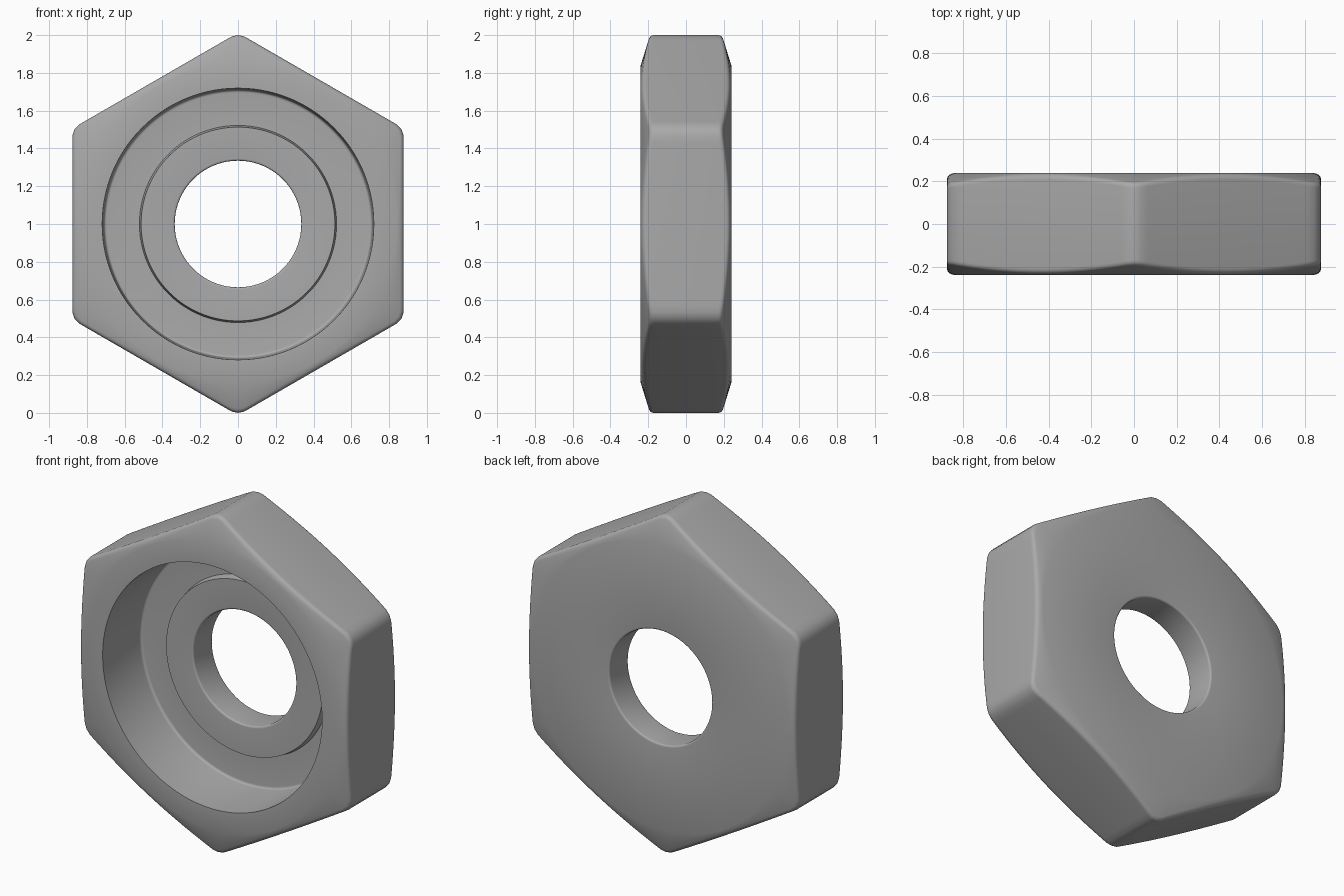
import bpy
import bmesh
from math import cos, sin, pi, radians, sqrt

if "Cube" in bpy.data.objects:
    bpy.data.objects.remove(bpy.data.objects["Cube"], do_unlink=True)

STEPS = 192              # columns around the axis
HALF = 0.24              # half thickness
CORNER = 0.08            # rounding of the six corners
CIRCUM = 1 + CORNER * (1 / cos(pi / 6) - 1)
APOTHEM = CIRCUM * cos(pi / 6)
CONE_START, CONE_SLOPE = 0.84, 0.31
EDGE = 0.022             # rounding of the chamfer edge


def hex_radius(angle):
    """Distance from the axis to the rounded hexagon outline."""
    a = abs((angle - pi / 2 + pi / 6) % (pi / 3) - pi / 6)   # from nearest corner
    centre = 1 - CORNER
    flat = APOTHEM / cos(pi / 6 - a)
    tangent = flat * sin(pi / 6 - a)
    if tangent > centre * sin(pi / 6):
        return centre * cos(a) + sqrt(CORNER ** 2 - (centre * sin(a)) ** 2)
    return flat


def cone(r):
    return HALF - max(0, r - CONE_START) * CONE_SLOPE


def circle(r, y):
    return lambda angle: (r, y)


def rim(t, side):
    """Ring on the rounded edge between the conical chamfer and the flats."""
    def ring(angle):
        r = hex_radius(angle)
        a, b, c = (1 - t) ** 2, 2 * t * (1 - t), t * t
        radius = a * (r - EDGE) + (b + c) * r
        y = a * cone(r - EDGE) + b * cone(r) + c * (cone(r) - EDGE)
        return radius, side * y
    return ring


def soft(corner, start, end, count=4):
    """Rounded profile corner as a run of circles."""
    rings = []
    for i in range(count + 1):
        t = i / count
        a, b, c = (1 - t) ** 2, 2 * t * (1 - t), t * t
        rings.append(circle(*(a * s + b * m + c * e
                              for s, m, e in zip(start, corner, end))))
    return rings


# Rings run from the bore, over the back, round the flats and into the recess
FLOOR, BOSS = 0.105, 0.06
ts = [i / 5 for i in range(6)]
rings = soft((0.335, HALF), (0.335, HALF - 0.012), (0.347, HALF))
rings += [circle(CONE_START, HALF)]
rings += [rim(t, 1) for t in ts]
rings += [rim(t, -1) for t in reversed(ts)]
rings += [circle(CONE_START, -HALF), circle(0.719, -HALF)]
rings += soft((0.709, FLOOR), (0.71, FLOOR - 0.015), (0.694, FLOOR))
rings += [circle(0.522, FLOOR), circle(0.513, BOSS)]
rings += soft((0.335, BOSS), (0.347, BOSS), (0.335, BOSS + 0.012))

bm = bmesh.new()
loops = []
for ring in rings:
    loop = []
    for i in range(STEPS):
        angle = 2 * pi * i / STEPS
        r, y = ring(angle)
        loop.append(bm.verts.new((r * cos(angle), y, 1 + r * sin(angle))))
    loops.append(loop)
for k, loop in enumerate(loops):
    after = loops[(k + 1) % len(loops)]
    for i in range(STEPS):
        j = (i + 1) % STEPS
        bm.faces.new((loop[i], loop[j], after[j], after[i]))
bmesh.ops.recalc_face_normals(bm, faces=bm.faces)
mesh = bpy.data.meshes.new("hex_nut")
bm.to_mesh(mesh)
bm.free()

# Plain grey metal
steel = bpy.data.materials.new("grey_steel")
steel.use_nodes = True
steel.diffuse_color = (0.4, 0.4, 0.4, 1)
steel.node_tree.nodes["Principled BSDF"].inputs["Base Color"].default_value = (0.4, 0.4, 0.4, 1)
mesh.materials.append(steel)

nut = bpy.data.objects.new("hex_nut", mesh)
bpy.context.collection.objects.link(nut)
bpy.ops.object.select_all(action='DESELECT')
nut.select_set(True)
bpy.context.view_layer.objects.active = nut
bpy.ops.object.shade_smooth_by_angle(angle=radians(30))
